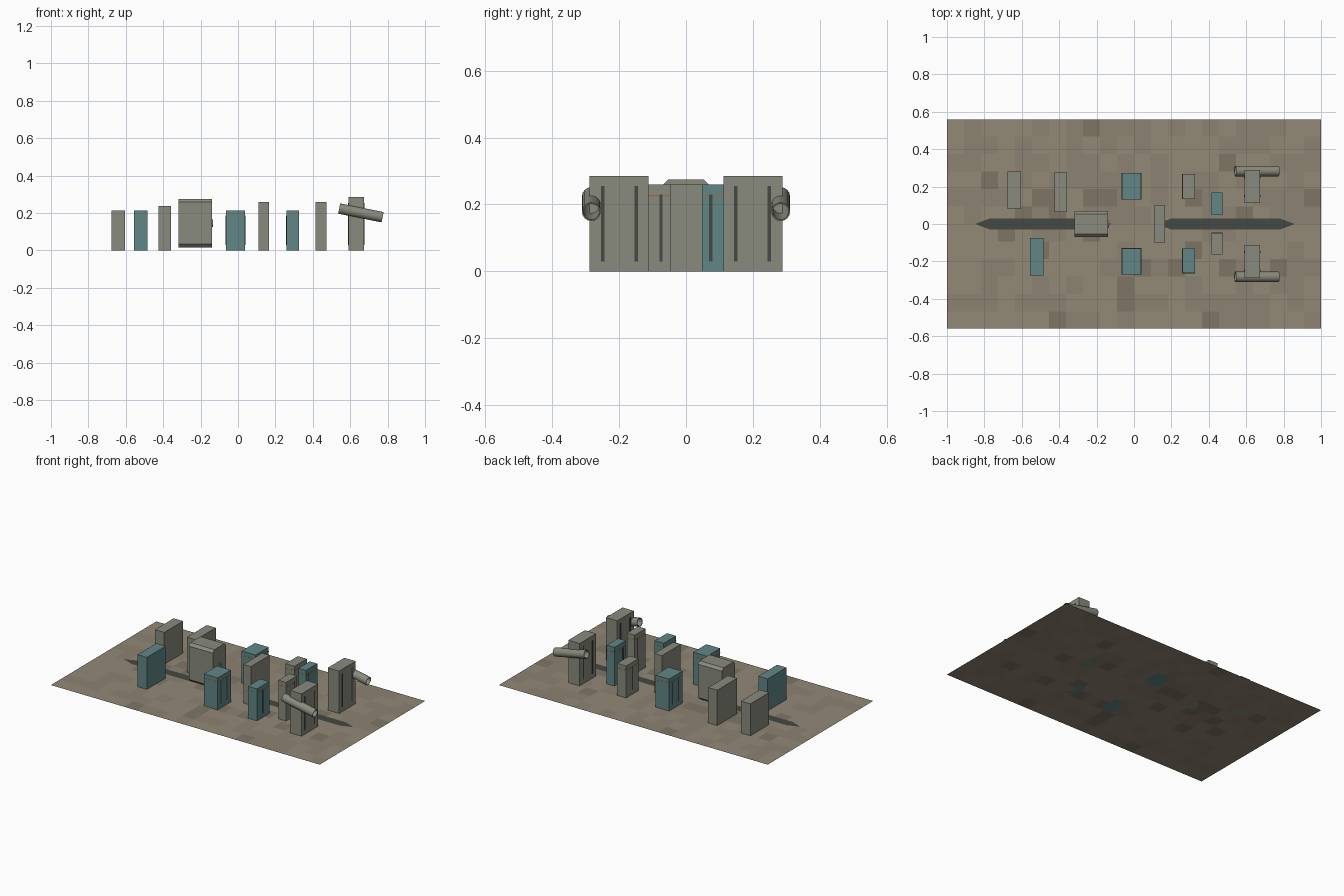
import bpy, bmesh, math, random
from mathutils import Vector

if "Cube" in bpy.data.objects:
    bpy.data.objects.remove(bpy.data.objects["Cube"])

random.seed(4)


def material(name, r, g, b):
    m = bpy.data.materials.new(name)
    m.diffuse_color = (r, g, b, 1)
    m.use_nodes = True
    m.node_tree.nodes["Principled BSDF"].inputs["Base Color"].default_value = m.diffuse_color
    return m


GREY = material("stone_grey", 0.25, 0.26, 0.21)
TEAL = material("dull_teal", 0.12, 0.24, 0.24)
DARK = material("dark_seam", 0.06, 0.065, 0.055)
RUST = material("orange_line", 0.32, 0.17, 0.06)
SOIL = [material("soil_light", 0.29, 0.25, 0.18),
        material("soil_mid", 0.265, 0.225, 0.165),
        material("soil_dark", 0.21, 0.18, 0.13)]


def finish(name, bm, mats):
    me = bpy.data.meshes.new(name)
    bm.to_mesh(me)
    bm.free()
    ob = bpy.data.objects.new(name, me)
    bpy.context.collection.objects.link(ob)
    for m in mats:
        me.materials.append(m)
    return ob


def box(name, x0, x1, y0, y1, z0, z1, mat, bevel=0.0):
    bm = bmesh.new()
    bmesh.ops.create_cube(bm, size=1)
    for v in bm.verts:
        v.co = Vector(((x0 + x1) / 2 + v.co.x * (x1 - x0),
                       (y0 + y1) / 2 + v.co.y * (y1 - y0),
                       (z0 + z1) / 2 + v.co.z * (z1 - z0)))
    if bevel:  # chamfer the long edges only
        edges = [e for e in bm.edges if abs(e.verts[0].co.x - e.verts[1].co.x) > 1e-4]
        bmesh.ops.bevel(bm, geom=edges, offset=bevel, segments=1, affect='EDGES')
    return finish(name, bm, [mat])


def seams(name, x0, x1, y0, y1, height, fractions):
    # dark vertical panel lines showing on both x faces
    for i, f in enumerate(fractions):
        y = y0 + (y1 - y0) * f
        box(f"{name}_seam_{i}", x0 - 0.001, x1 + 0.001, y - 0.005, y + 0.005,
            0.03, height - 0.03, DARK)


def line(name, x0, x1, y0, y1, z):
    e = 0.0008
    box(name + "_line", x0 - e, x1 + e, y0 - e, y1 + e, z - 0.002, z + 0.002, RUST)


# ground slab with patchy tiles
bm = bmesh.new()
bmesh.ops.create_grid(bm, x_segments=22, y_segments=12, size=1)
for v in bm.verts:
    v.co.y *= 0.56
for f in bm.faces:
    f.material_index = random.choices((0, 1, 2), (6, 5, 1))[0]
finish("ground_slab", bm, SOIL)

# scorched streaks along the middle
for n, (a, b) in enumerate(((-0.85, -0.12), (0.12, 0.86))):
    bm = bmesh.new()
    bm.faces.new([bm.verts.new((x, y, 0.001)) for x, y in
                  ((a, 0), (a + 0.08, -0.03), (b - 0.08, -0.03), (b, 0),
                   (b - 0.08, 0.03), (a + 0.08, 0.03))])
    finish(f"ground_streak_{n}", bm, [DARK])

# freestanding blocks: x0, x1, y0, y1, height, material, seam fractions, line height
blocks = [
    ("end_block", -0.675, -0.605, 0.08, 0.28, 0.215, GREY, (), 0),
    ("side_block", -0.555, -0.485, -0.275, -0.075, 0.215, TEAL, (), 0),
    ("inner_block", -0.425, -0.358, 0.065, 0.275, 0.238, GREY, (), 0),
    ("wide_block_back", -0.065, 0.038, 0.132, 0.272, 0.215, TEAL, (0.3, 0.75), 0.185),
    ("wide_block_front", -0.065, 0.038, -0.27, -0.13, 0.215, TEAL, (0.25, 0.7), 0.185),
    ("centre_block", 0.11, 0.165, -0.1, 0.1, 0.26, GREY, (), 0),
    ("low_block_back", 0.258, 0.325, 0.135, 0.267, 0.215, GREY, (0.5,), 0.185),
    ("low_block_front", 0.258, 0.325, -0.263, -0.132, 0.215, TEAL, (0.5,), 0.185),
    ("narrow_block_back", 0.415, 0.472, 0.048, 0.168, 0.26, TEAL, (0.22,), 0.226),
    ("narrow_block_front", 0.415, 0.472, -0.163, -0.047, 0.26, GREY, (0.76,), 0.226),
    ("tall_block_back", 0.59, 0.674, 0.112, 0.288, 0.285, GREY, (0.21, 0.78), 0),
    ("tall_block_front", 0.59, 0.674, -0.288, -0.112, 0.285, GREY, (0.22, 0.79), 0),
]
for name, x0, x1, y0, y1, h, mat, fr, lz in blocks:
    box(name, x0, x1, y0, y1, 0, h, mat)
    seams(name, x0, x1, y0, y1, h, fr)
    if lz:
        line(name, x0, x1, y0, y1, lz)

# raised chamfered core with a small hub on its right face
box("core_block", -0.317, -0.138, -0.07, 0.07, 0.017, 0.275, GREY, bevel=0.017)


def tube(name, a, b, radius, wall, sides=16):
    # hollow pipe between two points
    a, b = Vector(a), Vector(b)
    rot = (b - a).to_track_quat('Z', 'Y')
    bm = bmesh.new()
    rings = []
    for p, r in ((a, radius), (b, radius), (b, radius - wall), (a, radius - wall)):
        rings.append([bm.verts.new(p + rot @ Vector((r * math.cos(t), r * math.sin(t), 0)))
                      for t in (2 * math.pi * i / sides for i in range(sides))])
    for k in range(4):
        r, s = rings[k], rings[(k + 1) % 4]
        for i in range(sides):
            j = (i + 1) % sides
            bm.faces.new((r[i], r[j], s[j], s[i])).smooth = k in (0, 2)
    bmesh.ops.recalc_face_normals(bm, faces=bm.faces)
    ob = finish(name, bm, [GREY])
    bpy.context.view_layer.objects.active = ob
    ob.select_set(True)
    bpy.ops.object.shade_smooth_by_angle(angle=math.radians(35))
    ob.select_set(False)


tube("core_hub", (-0.14, 0, 0.146), (-0.134, 0, 0.146), 0.02, 0.006)

# sloping pipes on the outer sides of the tall blocks
for side, s in (("back", 1), ("front", -1)):
    tube(f"slanted_pipe_{side}", (0.541, s * 0.283, 0.224), (0.773, s * 0.283, 0.178),
         0.028, 0.004)
